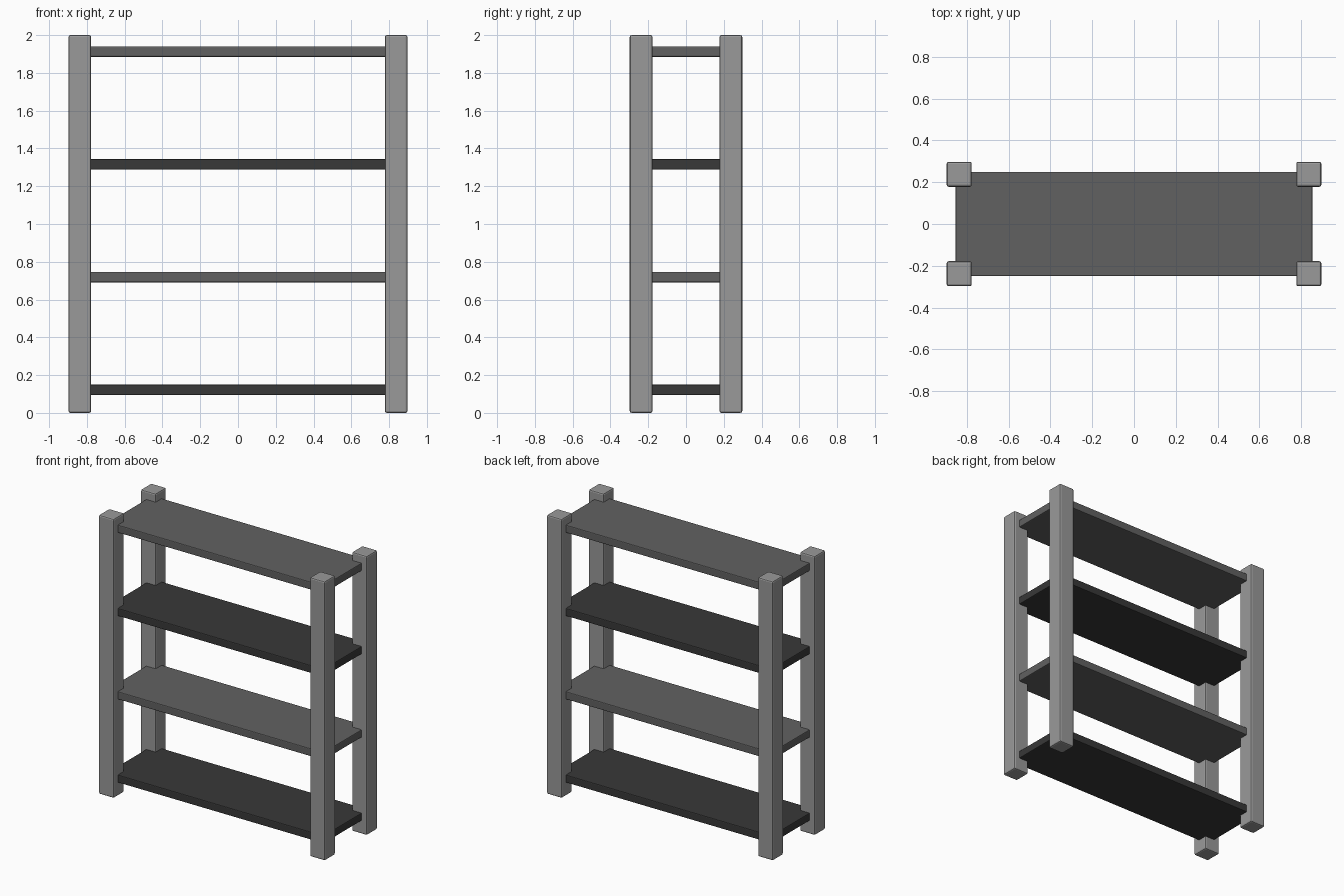
import bpy

if "Cube" in bpy.data.objects:
    bpy.data.objects.remove(bpy.data.objects["Cube"])


def grey(name, value):
    mat = bpy.data.materials.new(name)
    mat.diffuse_color = (value, value, value, 1)
    mat.use_nodes = True
    mat.node_tree.nodes["Principled BSDF"].inputs["Base Color"].default_value = mat.diffuse_color
    return mat


def box(name, size, loc, bevel, mat):
    bpy.ops.mesh.primitive_cube_add(size=1, location=loc)
    ob = bpy.context.object
    ob.name = name
    ob.scale = size
    bpy.ops.object.transform_apply(location=False, rotation=False, scale=True)
    ob.data.materials.append(mat)
    mod = ob.modifiers.new("edge_bevel", 'BEVEL')
    mod.width = bevel
    mod.segments = 2
    return ob


post_grey = grey("post_grey", 0.32)
mid_grey = grey("shelf_mid_grey", 0.12)
dark_grey = grey("shelf_dark_grey", 0.04)

# Four corner posts
for side, sx in (("left", -1), ("right", 1)):
    for end, sy in (("front", -1), ("back", 1)):
        box(f"{end}_{side}_post", (0.12, 0.12, 2.0),
            (sx * 0.837, sy * 0.238, 1.0), 0.01, post_grey)

# Four shelves, alternating dark and mid grey
for i in range(4):
    box(f"shelf_{i + 1}", (1.71, 0.5, 0.056), (0, 0, 0.122 + i * 0.597),
        0.006, mid_grey if i % 2 else dark_grey)
